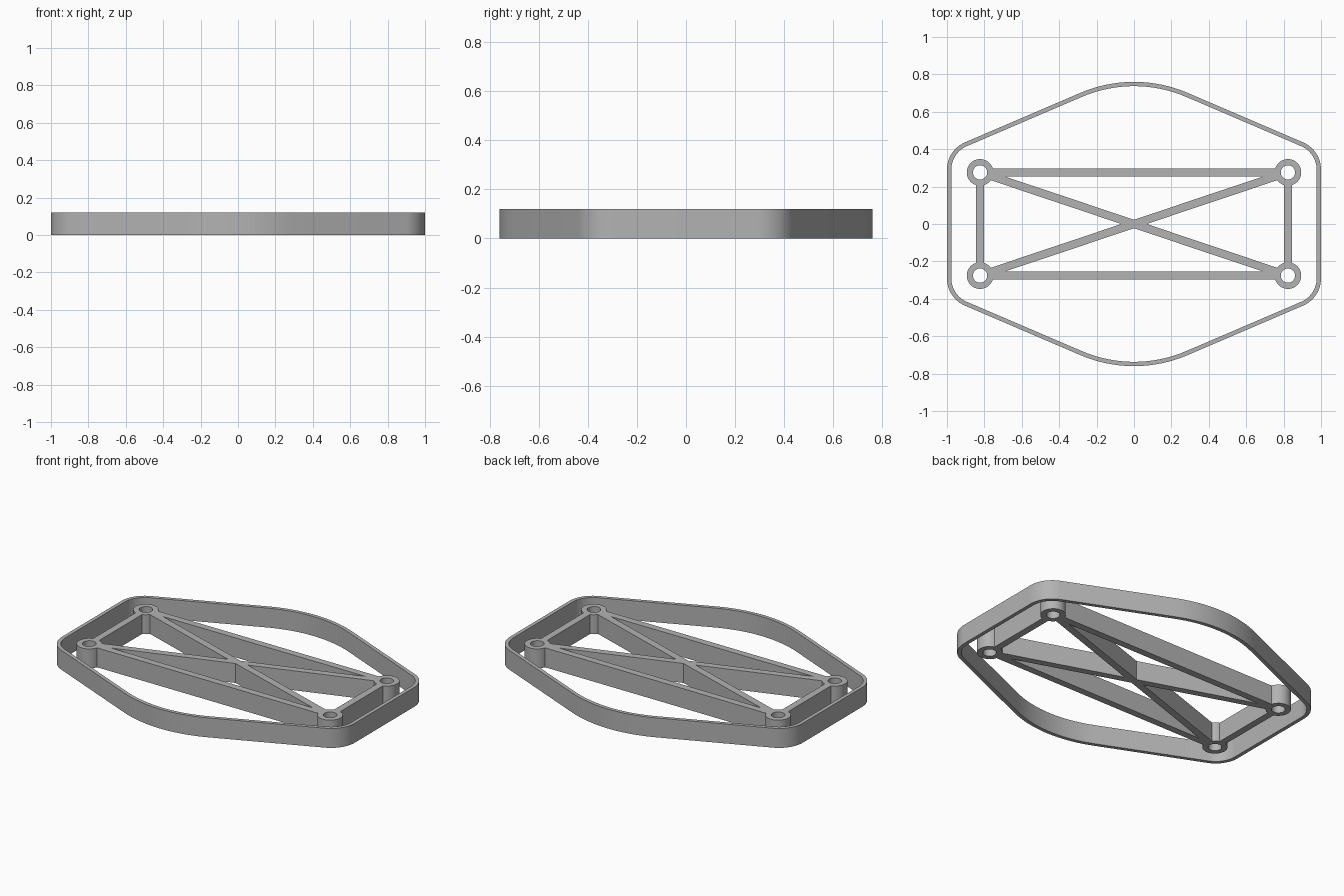
import bpy, bmesh, math
from mathutils import Matrix

if "Cube" in bpy.data.objects:
    bpy.data.objects.remove(bpy.data.objects["Cube"])

H = 0.12                  # overall height
PX, PY = 0.823, 0.276     # post centres
STRUT = 0.043             # strut width

grey = bpy.data.materials.new("grey plastic")
grey.diffuse_color = (0.45, 0.45, 0.45, 1)
grey.use_nodes = True
grey.node_tree.nodes["Principled BSDF"].inputs["Base Color"].default_value = grey.diffuse_color


def make_object(name, bm):
    bmesh.ops.recalc_face_normals(bm, faces=bm.faces)
    mesh = bpy.data.meshes.new(name)
    bm.to_mesh(mesh)
    bm.free()
    mesh.materials.append(grey)
    obj = bpy.data.objects.new(name, mesh)
    bpy.context.collection.objects.link(obj)
    return obj


def cylinder(name, x, y, radius, z0, z1):
    bm = bmesh.new()
    bmesh.ops.create_cone(bm, cap_ends=True, segments=48, radius1=radius, radius2=radius,
                          depth=z1 - z0, matrix=Matrix.Translation((x, y, (z0 + z1) / 2)))
    return make_object(name, bm)


def strut(name, a, b):
    dx, dy = b[0] - a[0], b[1] - a[1]
    bm = bmesh.new()
    bmesh.ops.create_cube(bm, size=1, matrix=(
        Matrix.Translation(((a[0] + b[0]) / 2, (a[1] + b[1]) / 2, H / 2))
        @ Matrix.Rotation(math.atan2(dy, dx), 4, 'Z')
        @ Matrix.Diagonal((math.hypot(dx, dy), STRUT, H, 1))))
    return make_object(name, bm)


def smooth(obj):
    bpy.ops.object.select_all(action='DESELECT')
    obj.select_set(True)
    bpy.context.view_layer.objects.active = obj
    bpy.ops.object.shade_smooth_by_angle(angle=math.radians(30))


def combine(base, others, operation):
    bpy.context.view_layer.objects.active = base
    for other in others:
        mod = base.modifiers.new("bool", 'BOOLEAN')
        mod.operation, mod.object, mod.solver = operation, other, 'EXACT'
        bpy.ops.object.modifier_apply(modifier=mod.name)
        bpy.data.objects.remove(other)


# Outer rim: rounded hexagonal band, offset inward by its wall thickness
SLOPE = math.radians(23.5)


def rim_outline(inset):
    """Arcs at the side corners and the crown; straight runs join them."""
    quarter = []
    for i in range(13):                                   # side corner
        t = (math.pi / 2 - SLOPE) * i / 12
        r = 0.16 - inset
        quarter.append((0.84 + r * math.cos(t), 0.29 + r * math.sin(t)))
    for i in range(9):                                    # half of the crown
        t = math.pi / 2 - SLOPE * (1 - i / 8)
        r = 0.727 - inset
        quarter.append((r * math.cos(t), 0.76 - 0.727 + r * math.sin(t)))
    half = quarter + [(-x, y) for x, y in quarter[-2::-1]]
    return half + [(-x, -y) for x, y in half]


bm = bmesh.new()
loops = [[bm.verts.new((x, y, z)) for x, y in rim_outline(inset)]
         for inset, z in ((0, 0), (0, H), (0.023, H), (0.023, 0))]
n = len(loops[0])
for k in range(4):
    a, b = loops[k], loops[(k + 1) % 4]
    for i in range(n):
        j = (i + 1) % n
        bm.faces.new((a[i], a[j], b[j], b[i]))
smooth(make_object("outer_rim", bm))

# Inner frame: four corner posts, side struts and crossed diagonals
corners = [(PX, PY), (-PX, PY), (-PX, -PY), (PX, -PY)]
frame = strut("inner_frame", corners[0], corners[2])
parts = [strut("diagonal", corners[1], corners[3])]
parts += [strut("side_strut", corners[i], corners[(i + 1) % 4]) for i in range(4)]
parts += [cylinder("post", x, y, 0.071, 0, H) for x, y in corners]
combine(frame, parts, 'UNION')

# Screw holes through the posts
combine(frame, [cylinder("hole", x, y, 0.038, -0.1, H + 0.1) for x, y in corners], 'DIFFERENCE')
smooth(frame)
